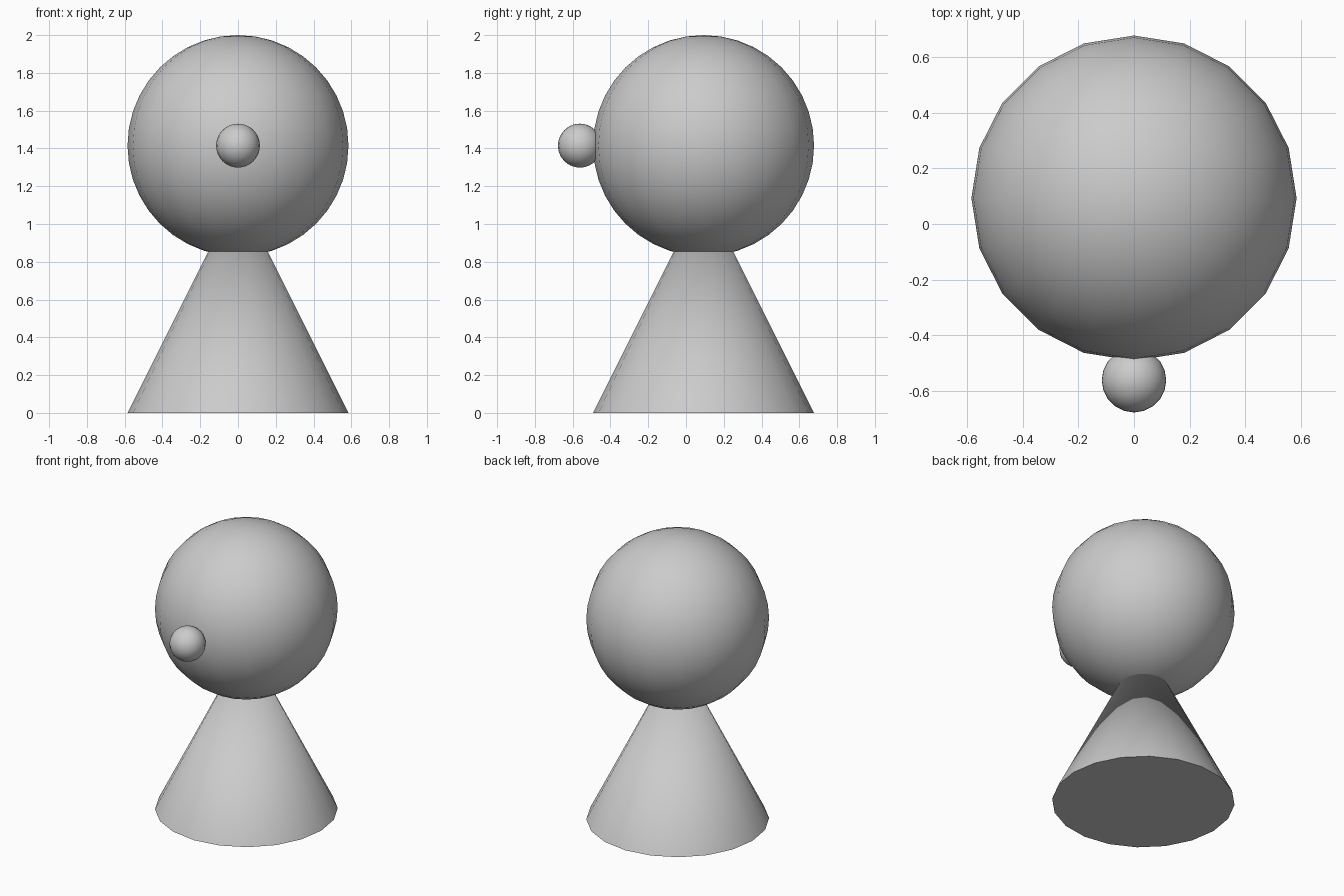
import bpy
from math import radians

if "Cube" in bpy.data.objects:
    bpy.data.objects.remove(bpy.data.objects["Cube"])

R = 0.585          # shared radius of head and body
CY = 0.093         # y of the vertical axis
HEAD_Z = 2 - R


def ball(name, radius, y):
    bpy.ops.mesh.primitive_uv_sphere_add(segments=20, ring_count=20, radius=radius,
                                         location=(0, y, HEAD_Z))
    bpy.context.object.name = name
    bpy.ops.object.shade_smooth()


# Body: full cone whose tip hides inside the head
bpy.ops.mesh.primitive_cone_add(vertices=20, radius1=R, radius2=0, depth=2 * R,
                                location=(0, CY, R))
bpy.context.object.name = "body"
bpy.ops.object.shade_smooth_by_angle(angle=radians(40))

# Head and the small nose at its front
ball("head", R, CY)
ball("nose", 0.116, -0.562)
